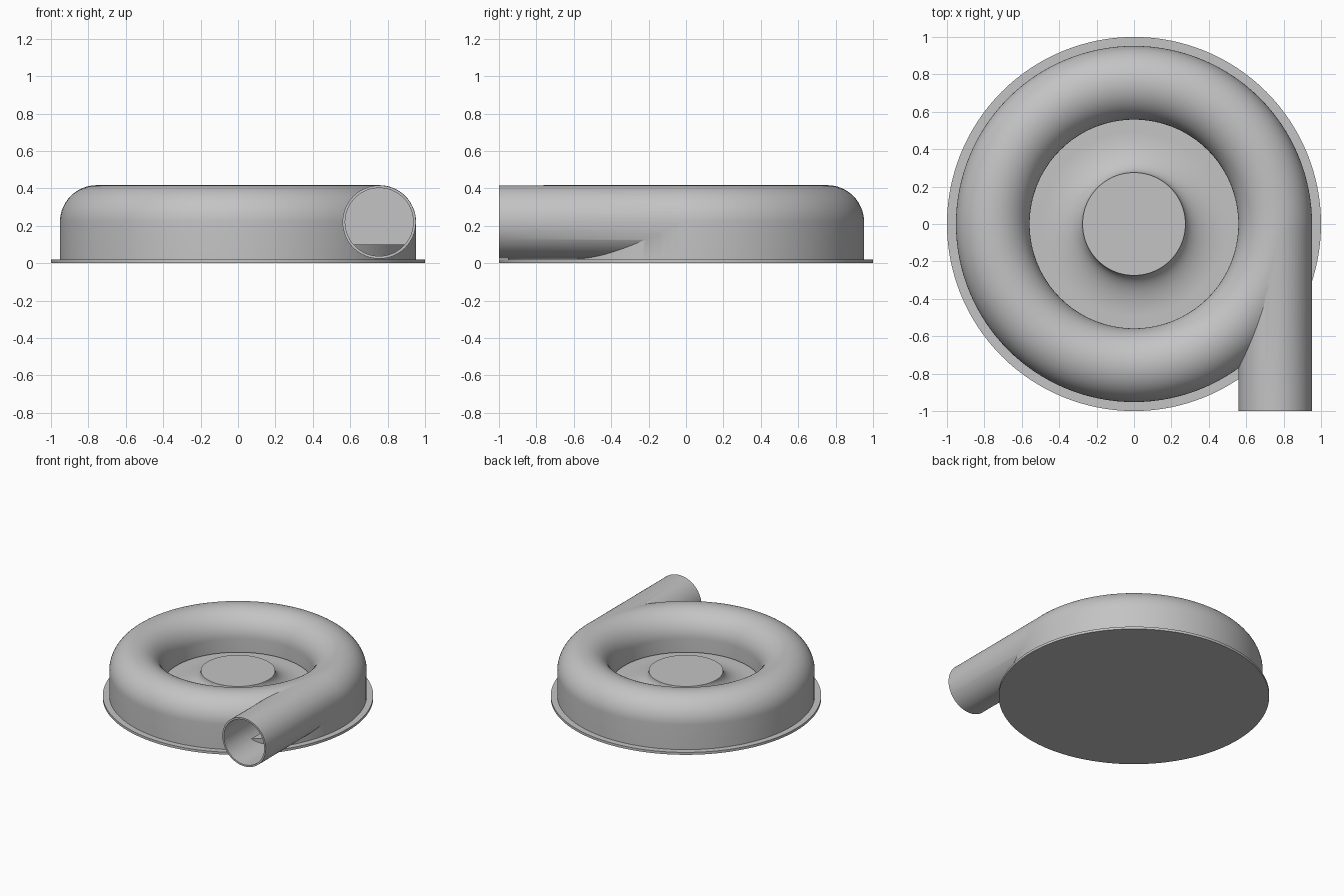
import bpy, bmesh
from math import pi, sin, cos, radians
from mathutils import Matrix

cube = bpy.data.objects.get("Cube")
if cube:
    bpy.data.objects.remove(cube, do_unlink=True)

SEGMENTS = 128
RING = 0.755        # radius of the scroll centre line
AXIS_Z = 0.22       # height of the scroll and pipe axis
TUBE, BORE = 0.197, 0.183

grey = bpy.data.materials.new("cast_grey")
grey.use_nodes = True
colour = (0.55, 0.55, 0.55, 1)
grey.diffuse_color = colour
grey.node_tree.nodes["Principled BSDF"].inputs["Base Color"].default_value = colour


def finish_mesh(bm, name):
    bmesh.ops.remove_doubles(bm, verts=bm.verts, dist=1e-5)
    bmesh.ops.recalc_face_normals(bm, faces=bm.faces)
    mesh = bpy.data.meshes.new(name)
    bm.to_mesh(mesh)
    bm.free()
    mesh.materials.append(grey)
    obj = bpy.data.objects.new(name, mesh)
    bpy.context.collection.objects.link(obj)
    return obj


def lathe(name, profile, closed=False):
    """Turn a profile of (radius, height) points around the z axis."""
    bm = bmesh.new()
    verts = [bm.verts.new((r, 0, z)) for r, z in profile]
    pairs = list(zip(verts, verts[1:]))
    if closed:
        pairs.append((verts[-1], verts[0]))
    edges = [bm.edges.new(p) for p in pairs]
    bmesh.ops.spin(bm, geom=verts + edges, cent=(0, 0, 0), axis=(0, 0, 1),
                   angle=2 * pi, steps=SEGMENTS)
    return finish_mesh(bm, name)


def rod(name, radius, y0, y1):
    """Solid cylinder lying along y on the pipe axis."""
    bm = bmesh.new()
    place = Matrix.Translation((RING, (y0 + y1) / 2, AXIS_Z)) @ Matrix.Rotation(pi / 2, 4, "X")
    bmesh.ops.create_cone(bm, cap_ends=True, segments=64, radius1=radius,
                          radius2=radius, depth=y1 - y0, matrix=place)
    return finish_mesh(bm, name)


def arch(radius):
    return [(RING + radius * cos(a), AXIS_Z + radius * sin(a))
            for a in (pi * i / 32 for i in range(33))]


def select_only(obj):
    bpy.ops.object.select_all(action="DESELECT")
    obj.select_set(True)
    bpy.context.view_layer.objects.active = obj


def combine(target, tool, operation):
    mod = target.modifiers.new(operation.title(), "BOOLEAN")
    mod.operation, mod.solver, mod.object = operation, "EXACT", tool
    tool.hide_render = True
    select_only(target)
    bpy.ops.object.modifier_apply(modifier=mod.name)
    bpy.data.objects.remove(tool, do_unlink=True)


# Scroll housing: arched wall ring joined to the tangential outlet, then hollowed
housing = lathe("scroll_housing",
                [(RING + TUBE, 0.01)] + arch(TUBE) + [(RING - TUBE, 0.11)], closed=True)
combine(housing, rod("outlet_pipe", TUBE - 0.001, -1, 0), "UNION")
combine(housing, lathe("scroll_void",
                       [(RING + BORE, -0.1)] + arch(BORE) + [(RING - BORE, -0.1)],
                       closed=True), "DIFFERENCE")
combine(housing, rod("outlet_bore", BORE - 0.001, -1.1, -0.005), "DIFFERENCE")

# Inner floor with the flared hub rising from its middle
flare = [(0.5 - 0.225 * cos(a), AXIS_Z - 0.12 * sin(a))
         for a in (pi / 2 * i / 16 for i in range(17))]
hub = lathe("hub_and_floor", [(0, AXIS_Z)] + flare + [(0.94, 0.1), (0.94, 0.01), (0, 0.01)])

# Thin round base flange
base = lathe("base_flange", [(0, 0.02), (1, 0.02), (1, 0), (0, 0)])

for part in (housing, hub, base):
    select_only(part)
    bpy.ops.object.shade_smooth_by_angle(angle=radians(30))
